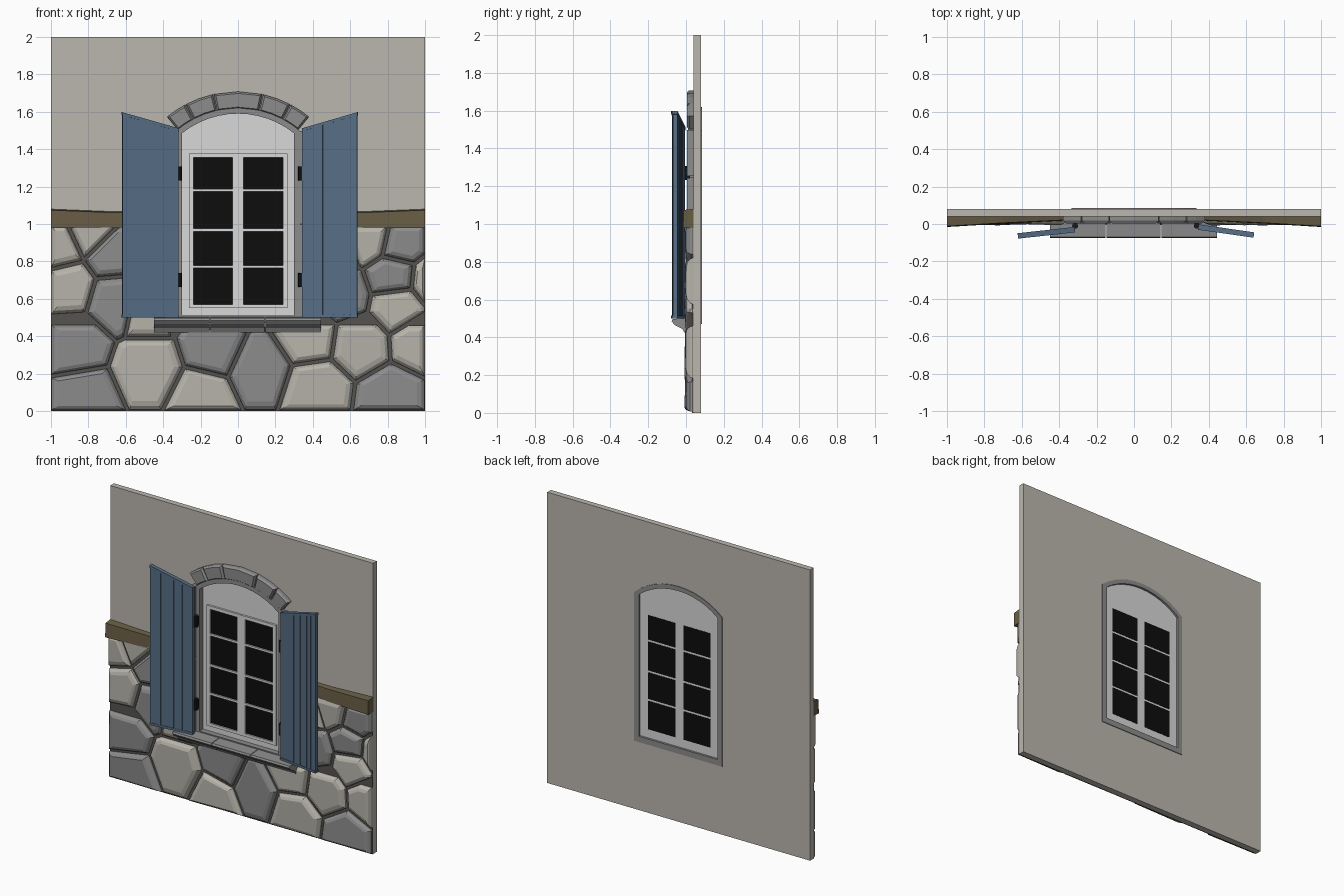
import bpy, bmesh, math, random
from mathutils import Vector

if "Cube" in bpy.data.objects:
    bpy.data.objects.remove(bpy.data.objects["Cube"])

random.seed(4)


def material(name, r, g, b):
    m = bpy.data.materials.new(name)
    m.diffuse_color = (r, g, b, 1)
    m.use_nodes = True
    m.node_tree.nodes["Principled BSDF"].inputs["Base Color"].default_value = m.diffuse_color
    return m


PLASTER = material("plaster", 0.50, 0.475, 0.43)
LIGHT = material("light stone", 0.47, 0.45, 0.40)
GREY = material("grey stone", 0.27, 0.265, 0.27)
MORTAR = material("dark mortar", 0.09, 0.088, 0.08)
WHITE = material("white paint", 0.69, 0.69, 0.69)
GLASS = material("black glass", 0.004, 0.004, 0.004)
BLUE = material("blue paint", 0.095, 0.155, 0.235)
WOOD = material("brown wood", 0.14, 0.11, 0.06)
IRON = material("black iron", 0.01, 0.01, 0.01)


def finish(name, bm, *mats):
    bmesh.ops.recalc_face_normals(bm, faces=bm.faces)
    me = bpy.data.meshes.new(name)
    bm.to_mesh(me)
    bm.free()
    for m in mats:
        me.materials.append(m)
    ob = bpy.data.objects.new(name, me)
    bpy.context.collection.objects.link(ob)
    return ob


def loft(bm, rings, mat=0):
    """Closed solid through rings of equal point count."""
    vs = [[bm.verts.new(p) for p in r] for r in rings]
    n = len(vs[0])
    faces = [bm.faces.new(vs[0]), bm.faces.new(vs[-1])]
    for a, b in zip(vs, vs[1:]):
        for i in range(n):
            j = (i + 1) % n
            faces.append(bm.faces.new((a[i], a[j], b[j], b[i])))
    for f in faces:
        f.material_index = mat


def prism(bm, pts, y0, y1, mat=0):
    loft(bm, [[(x, y, z) for x, z in pts] for y in (y0, y1)], mat)


def box(bm, x0, x1, y0, y1, z0, z1, mat=0):
    prism(bm, [(x0, z0), (x1, z0), (x1, z1), (x0, z1)], y0, y1, mat)


def holed(bm, loops, y0, y1):
    """Plate with a hole, from an outer and an inner outline."""
    edges = []
    for loop in loops:
        vs = [bm.verts.new((x, y0, z)) for x, z in loop]
        edges += [bm.edges.new((vs[i - 1], vs[i])) for i in range(len(vs))]
    bmesh.ops.triangle_fill(bm, edges=edges, use_beauty=True, normal=(0, -1, 0))
    new = bmesh.ops.extrude_face_region(bm, geom=bm.faces[:])["geom"]
    bmesh.ops.translate(bm, vec=(0, y1 - y0, 0),
                        verts=[g for g in new if isinstance(g, bmesh.types.BMVert)])


CZ = 1.11  # centre height of all the window arcs


def opening(hw, zb, r, n=12):
    a = math.asin(hw / r)
    arc = [(r * math.sin(a - 2 * a * i / n), CZ + r * math.cos(a - 2 * a * i / n))
           for i in range(n + 1)]
    return [(-hw, zb), (hw, zb)] + arc


# plaster wall with an arched opening
bm = bmesh.new()
holed(bm, [[(-1, 0), (1, 0), (1, 2), (-1, 2)], opening(0.33, 0.475, 0.505)], 0.04, 0.08)
finish("wall", bm, PLASTER)

# stone surround lining the opening
bm = bmesh.new()
holed(bm, [opening(0.335, 0.47, 0.51), opening(0.30, 0.51, 0.48)], 0.01, 0.085)
finish("window_surround", bm, GREY)

# jamb stones beside the opening
bm = bmesh.new()
zs = [0.5, 0.72, 1.0, 1.25, 1.5]
for s in (-1, 1):
    for i, (a, b) in enumerate(zip(zs, zs[1:])):
        box(bm, s * 0.325, s * (0.345 + 0.015 * (i % 2)), 0.004, 0.045, a + 0.003, b - 0.003)
finish("jamb_stones", bm, GREY)

# five arch stones with bevelled fronts
bm = bmesh.new()
angs = [-39.5, -28, -12.8, 12.8, 28, 39.5]
for a, b in zip(angs, angs[1:]):
    rings = []
    for y, d in ((0.045, 0.002), (0.018, 0.002), (0.004, 0.012)):
        t0, t1 = math.radians(a) + d / 0.55, math.radians(b) - d / 0.55
        ts = [t0, (t0 + t1) / 2, t1]
        rings.append([((0.6 - d) * math.sin(t), y, CZ + (0.6 - d) * math.cos(t)) for t in ts] +
                     [((0.503 + d) * math.sin(t), y, CZ + (0.503 + d) * math.cos(t)) for t in ts[::-1]])
    loft(bm, rings)
finish("arch_stones", bm, GREY)

# three-piece sill with an undercut front
bm = bmesh.new()
prof = [(0.045, 0.42), (-0.005, 0.42), (-0.02, 0.445), (-0.06, 0.465),
        (-0.076, 0.485), (-0.07, 0.497), (0.045, 0.505)]
xs = [-0.45, -0.15, 0.145, 0.445]
for a, b in zip(xs, xs[1:]):
    loft(bm, [[(x, y, z) for y, z in prof] for x in (a + 0.002, b - 0.002)])
finish("sill", bm, GREY)

# white window panel, sashes and glazing bars
bm = bmesh.new()
prism(bm, opening(0.305, 0.505, 0.485), 0.047, 0.07)
ZB, ZT = 0.57, 1.355
bars = [0.772, 0.968, 1.18]
for x0, x1 in ((-0.262, -0.237), (-0.03, -0.001), (0.001, 0.03), (0.24, 0.265)):
    box(bm, x0, x1, 0.033, 0.05, 0.55, 1.378)
for x0, x1 in ((-0.24, -0.03), (0.03, 0.242)):
    for z0, z1 in [(0.55, ZB), (ZT, 1.378)] + [(z - 0.007, z + 0.007) for z in bars]:
        box(bm, x0, x1, 0.034, 0.05, z0, z1)
finish("window_frame", bm, WHITE)

# dark panes, seen from both sides
bm = bmesh.new()
rows = [ZB] + bars + [ZT]
for x0, x1 in ((-0.237, -0.03), (0.03, 0.24)):
    for a, b in zip(rows, rows[1:]):
        for y in (0.044, 0.069):
            box(bm, x0, x1, y, y + 0.003, a + 0.007 * (a != ZB), b - 0.007 * (b != ZT))
finish("window_panes", bm, GLASS)


# rubble stones: cells around seed points, G grey and L light
seeds = [(-.83, .06, 1), (-.88, .36, 1), (-.47, .22, 0), (-.19, .08, 0), (-.13, .33, 1),
         (.11, .22, 1), (.42, .12, 0), (.38, .40, 0), (.82, .07, 1), (.65, .36, 0),
         (.97, .38, 0), (.86, .56, 0), (.84, .72, 1), (1.03, .70, 0), (.88, .89, 1),
         (.70, .93, 0), (-.90, .67, 0), (-.95, .88, 0), (-.80, .95, 0), (-.68, .83, 1),
         (-.66, .60, 1), (-.47, .56, 0), (-.46, .84, 0), (.55, .62, 1), (.50, .86, 0)]


def clip(poly, p, n):
    """Keep the part of a convex outline behind the line through p with normal n."""
    out = []
    for a, b in zip(poly, poly[1:] + poly[:1]):
        da, db = (a - p).dot(n), (b - p).dot(n)
        if da <= 0:
            out.append(a)
        if da * db < 0:
            out.append(a + (b - a) * (da / (da - db)))
    return out


bm = bmesh.new()
for sx, sz, kind in seeds:
    c = Vector((sx, sz))
    poly = [Vector(p) for p in ((-1, 0.005), (1, 0.005), (1, 1), (-1, 1))]
    for ox, oz, _ in seeds:
        o = Vector((ox, oz))
        if o != c:
            n = (o - c).normalized()
            poly = clip(poly, (o + c) / 2 - n * 0.008, n)
    if sz > 0.45:
        s = math.copysign(1, sx)
        poly = clip(poly, Vector((s * 0.36, 0)), Vector((-s, 0)))
    else:
        poly = clip(poly, Vector((0, 0.46)), Vector((0, 1)))
    mid = sum(poly, Vector((0, 0))) / len(poly)
    rad = sum((p - mid).length for p in poly) / len(poly)
    tx, tz = random.uniform(-.04, .04), random.uniform(-.04, .04)
    rings = []
    for y, d, tilt in ((0.042, 0, 0), (0.022, 0.004, 0), (0.006, 0.02, 0.6), (-0.002, 0.045, 1)):
        k = 1 - d / rad
        ring = [mid + (p - mid) * k for p in poly]
        rings.append([(p.x, y + tilt * ((p.x - mid.x) * tx + (p.y - mid.y) * tz), p.y) for p in ring])
    loft(bm, rings, kind)
finish("rubble_stones", bm, LIGHT, GREY)

# mortar bed behind the stones
bm = bmesh.new()
for s in (-1, 1):
    box(bm, s * 0.335, s * 0.999, 0.033, 0.041, 0.44, 1.0)
box(bm, -0.999, 0.999, 0.033, 0.041, 0.0, 0.44)
finish("mortar_bed", bm, MORTAR)

# timber rail on each side, thinning towards the window
bm = bmesh.new()
for s in (-1, 1):
    loft(bm, [[(s * x, 0.042, 0.98), (s * x, yf, 0.978), (s * x, yf + 0.004, zt), (s * x, 0.042, zt + 0.006)]
              for x, yf, zt in ((0.36, 0.018, 1.062), (0.7, 0.002, 1.062), (1.0, -0.016, 1.074))])
finish("timber_rail", bm, WOOD)


# plank shutters standing open
def shutter(name, inner, outer, cuts):
    a, b = Vector(inner), Vector(outer)
    n = Vector(((b - a).y, -(b - a).x)).normalized()
    if n.y > 0:
        n = -n
    bm = bmesh.new()

    def slab(f0, f1, t0, t1, low, high):
        plan = [(a.lerp(b, f) + n * t, f) for f, t in ((f0, t0), (f1, t0), (f1, t1), (f0, t1))]
        loft(bm, [[(p.x, p.y, h(f)) for p, f in plan] for h in (low, high)])

    top = lambda f: 1.508 + 0.085 * f
    bot = lambda f: 0.508
    slab(0, 1, -0.009, 0.006, bot, top)
    fs = [0] + cuts + [1]
    for i, (f0, f1) in enumerate(zip(fs, fs[1:])):
        slab(f0 + 0.008 * (i > 0), f1 - 0.008 * (f1 < 1), -0.012, 0.011 + 0.002 * (i % 2), bot, top)
    # top and bottom edge strips
    slab(-0.005, 1.01, -0.014, 0.015, lambda f: top(f) - 0.012, lambda f: top(f) + 0.004)
    slab(-0.005, 1.01, -0.014, 0.015, lambda f: 0.5, lambda f: 0.515)
    finish(name, bm, BLUE)


shutter("left_shutter", (-0.318, -0.03), (-0.618, -0.063), [0.24, 0.44, 0.74, 0.87])
shutter("right_shutter", (0.345, -0.016), (0.638, -0.058), [0.38, 0.57, 0.76, 0.87])

# iron hinges: pin and strap
bm = bmesh.new()
for x, s in ((-0.315, -1), (0.336, 1)):
    for z in (0.7, 1.27):
        loft(bm, [[(x + 0.016 * math.cos(i * math.pi / 5), -0.01 + 0.016 * math.sin(i * math.pi / 5), h)
                   for i in range(10)] for h in (z - 0.038, z + 0.038)])
        box(bm, x - 0.012, x + 0.012, -0.005, 0.02, z - 0.03, z + 0.03)
finish("hinges", bm, IRON)
